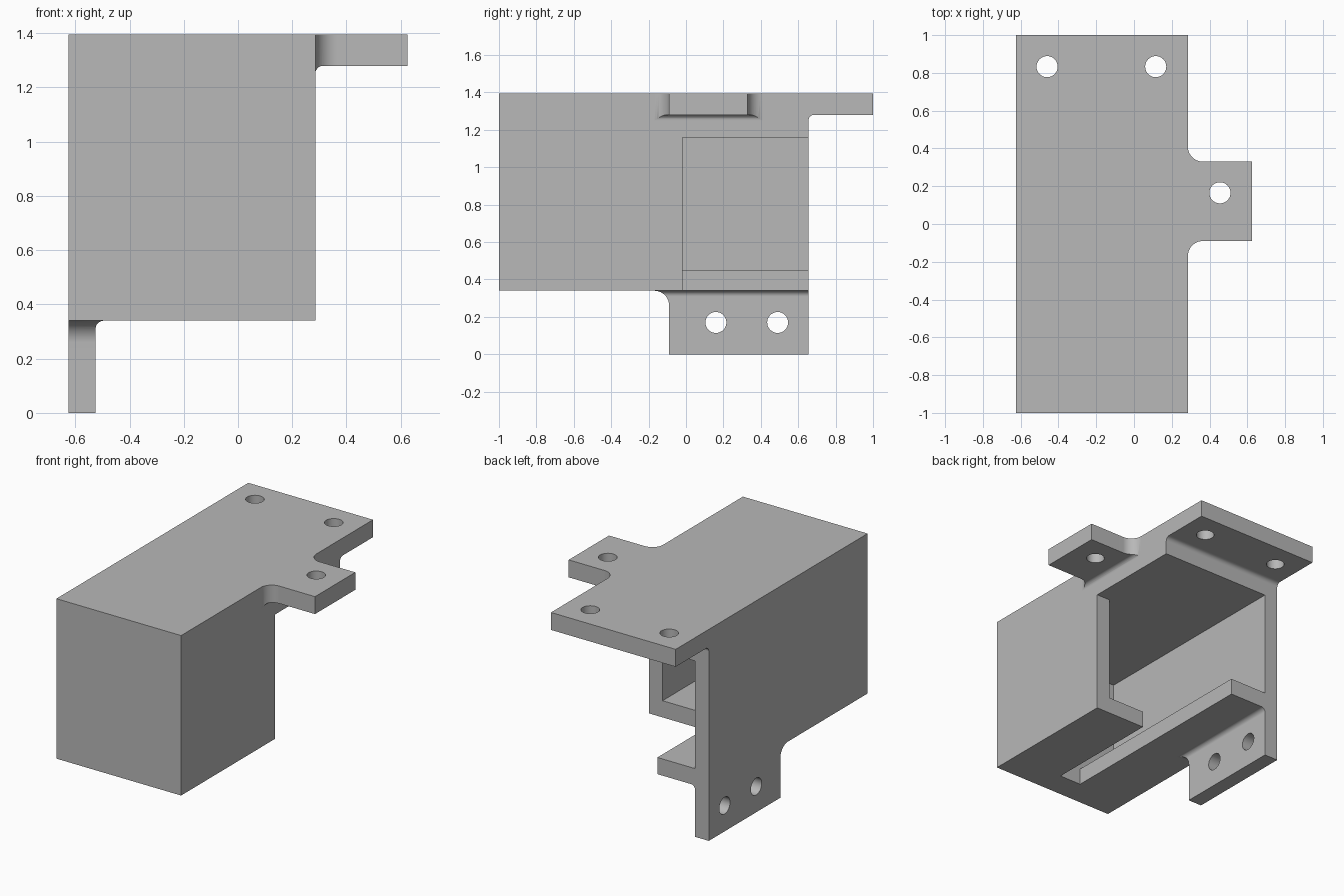
import bpy
import bmesh
from math import cos, sin, radians

if "Cube" in bpy.data.objects:
    bpy.data.objects.remove(bpy.data.objects["Cube"], do_unlink=True)

grey = bpy.data.materials.new("plain_grey")
grey.use_nodes = True
GREY = (0.48, 0.48, 0.48, 1)
grey.diffuse_color = GREY
grey.node_tree.nodes["Principled BSDF"].inputs["Base Color"].default_value = GREY


def arc(cx, cy, r, start, end, steps=10):
    """Points along an arc, angles in degrees."""
    angles = [radians(start + (end - start) * i / steps) for i in range(steps + 1)]
    return [(cx + r * cos(a), cy + r * sin(a)) for a in angles]


def prism(name, outline, axis, low, high):
    """Extrude a 2D outline along an axis; the outline uses the other two axes in order."""
    def place(p, d):
        co = list(p)
        co.insert("xyz".index(axis), d)
        return co
    bm = bmesh.new()
    base = bm.faces.new([bm.verts.new(place(p, low)) for p in outline])
    moved = bmesh.ops.extrude_face_region(bm, geom=[base])["geom"]
    shift = place((0, 0), high - low)
    bmesh.ops.translate(bm, vec=shift,
                        verts=[v for v in moved if isinstance(v, bmesh.types.BMVert)])
    bmesh.ops.recalc_face_normals(bm, faces=bm.faces)
    mesh = bpy.data.meshes.new(name)
    bm.to_mesh(mesh)
    bm.free()
    mesh.materials.append(grey)
    obj = bpy.data.objects.new(name, mesh)
    bpy.context.collection.objects.link(obj)
    return obj


def box(name, x, y, z):
    return prism(name, [(x[0], y[0]), (x[1], y[0]), (x[1], y[1]), (x[0], y[1])], "z", *z)


def combine(target, tool, operation):
    """Apply a boolean and discard the tool."""
    mod = target.modifiers.new("boolean", "BOOLEAN")
    mod.operation = operation
    mod.solver = "EXACT"
    mod.object = tool
    bpy.context.view_layer.objects.active = target
    bpy.ops.object.modifier_apply(modifier=mod.name)
    bpy.data.objects.remove(tool, do_unlink=True)


# Overall sizes
LEFT, RIGHT, TAB_END = -0.625, 0.285, 0.625
FRONT, BACK, FLANGE_END = -1.0, 0.655, 1.0
BOTTOM, TOP, UNDER = 0.34, 1.395, 1.28
R, SMALL, LAP = 0.08, 0.03, 0.04      # corner radii, overlap into the body

# Hollow housing
body = box("bracket_housing", (LEFT, RIGHT), (FRONT, BACK), (BOTTOM, TOP))

# Rear mounting flange with a fillet underneath
flange = prism("rear_flange",
               [(BACK - LAP, TOP), (FLANGE_END, TOP), (FLANGE_END, UNDER)]
               + arc(BACK + SMALL, UNDER - SMALL, SMALL, 90, 180)
               + [(BACK - LAP, UNDER - SMALL)], "x", LEFT, RIGHT)

# Side tab: side profile trimmed by its plan outline
y0, y1 = -0.09, 0.33
side_tab = prism("side_tab",
                 [(RIGHT - LAP, TOP), (TAB_END, TOP), (TAB_END, UNDER)]
                 + arc(RIGHT + SMALL, UNDER - SMALL, SMALL, 90, 180)
                 + [(RIGHT - LAP, UNDER - SMALL)], "y", y0 - 0.2, y1 + 0.2)
plan = prism("side_tab_plan",
             [(RIGHT - LAP, y0 - R)] + arc(RIGHT + R, y0 - R, R, 180, 90)
             + [(TAB_END, y0), (TAB_END, y1)]
             + arc(RIGHT + R, y1 + R, R, 270, 180) + [(RIGHT - LAP, y1 + R)],
             "z", 1, TOP + 0.1)
combine(side_tab, plan, "INTERSECT")

# Lower tab: front profile trimmed by its side outline
inner = -0.525
lower_tab = prism("lower_tab",
                  [(LEFT, BOTTOM + LAP), (LEFT, 0), (inner, 0)]
                  + arc(inner + SMALL, BOTTOM - SMALL, SMALL, 180, 90)
                  + [(inner + SMALL, BOTTOM + LAP)], "y", y0 - 0.2, BACK)
outline = prism("lower_tab_outline",
                [(BACK, BOTTOM + LAP), (BACK, 0), (y0, 0)]
                + arc(y0 - R, BOTTOM - R, R, 0, 90)
                + [(y0 - R, BOTTOM + LAP)], "x", LEFT - 0.1, 0)
combine(lower_tab, outline, "INTERSECT")

for part in (flange, side_tab, lower_tab):
    combine(body, part, "UNION")

# Cavity open at the back, side opening, and long slot in the floor
cavity_front, ceiling = -0.825, 1.16
for cutter in (
        box("cavity", (-0.525, 0.185), (cavity_front, 0.9), (0.45, ceiling)),
        box("side_opening", (-0.25, 0.5), (-0.02, 0.9), (0.2, ceiling)),
        box("floor_slot", (-0.25, -0.09), (cavity_front, 0.9), (0.2, 0.6))):
    combine(body, cutter, "DIFFERENCE")

# Screw holes
HOLE = 0.056
for x, y in ((-0.46, 0.833), (0.115, 0.833), (0.455, 0.165)):
    combine(body, prism("top_hole", arc(x, y, HOLE, 0, 360, 32)[:-1], "z", 1.2, 1.5),
            "DIFFERENCE")
for y in (0.16, 0.49):
    combine(body, prism("tab_hole", arc(y, 0.17, HOLE, 0, 360, 32)[:-1], "x", -0.7, -0.4),
            "DIFFERENCE")

# Smooth fillets and holes, crisp edges
bpy.ops.object.select_all(action="DESELECT")
body.select_set(True)
bpy.context.view_layer.objects.active = body
bpy.ops.object.shade_smooth_by_angle(angle=radians(30))
weighted = body.modifiers.new("flat_normals", "WEIGHTED_NORMAL")
weighted.keep_sharp = True
